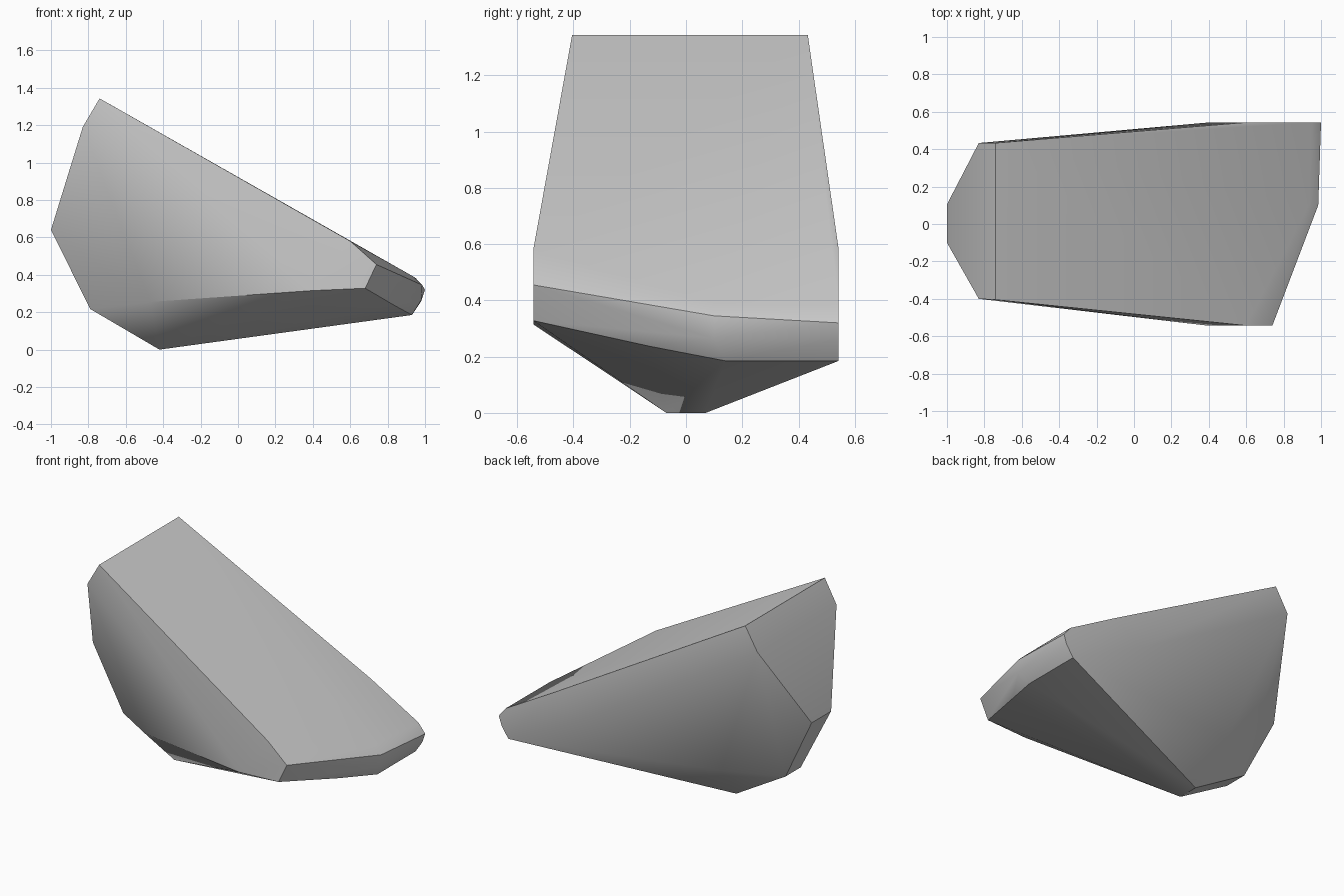
import bpy
import bmesh
from math import radians

cube = bpy.data.objects.get("Cube")
if cube:
    bpy.data.objects.remove(cube, do_unlink=True)


def flat_material(name, colour):
    mat = bpy.data.materials.new(name)
    mat.use_nodes = True
    mat.diffuse_color = colour
    mat.node_tree.nodes["Principled BSDF"].inputs["Base Color"].default_value = colour
    return mat


SIDE = 0.543  # half width

# Corner pairs as x, front y, back y, z
pairs = [
    (-0.74, -0.405, 0.433, 1.343),  # high end of the slanted top
    (-0.83, -0.40, 0.433, 1.19),    # bevel below the high end
    (-1.0, -0.10, 0.105, 0.64),     # tip of the end
    (-0.79, -0.08, 0.08, 0.217),    # undercut
    (-0.42, -0.07, 0.07, 0.0),      # keel
    (-0.47, -0.31, 0.30, 0.255),    # lower bulge of the flanks
    (0.60, -SIDE, SIDE, 0.58),      # top edge of the flanks
]
corners = [(x, y, z) for x, front, back, z in pairs for y in (front, back)]

# Widest point of each flank, lower at the front
corners += [(0.39, -SIDE, 0.315), (0.40, SIDE, 0.45)]

# Low end, cut off at a slant
corners += [
    (0.935, 0.10, 0.392), (0.95, SIDE, 0.382),
    (0.74, -SIDE, 0.455), (0.985, 0.10, 0.345), (1.0, SIDE, 0.32),
    (0.98, 0.10, 0.265), (0.98, SIDE, 0.26),
    (0.68, -SIDE, 0.328), (0.835, -0.13, 0.237),
    (0.93, 0.14, 0.185), (0.93, SIDE, 0.185),
]

# Wrap the corners in a convex boulder
bm = bmesh.new()
for co in corners:
    bm.verts.new(co)
hull = bmesh.ops.convex_hull(bm, input=bm.verts[:])
spare = {g for g in hull["geom_interior"] + hull["geom_unused"]
         if isinstance(g, bmesh.types.BMVert)}
bmesh.ops.delete(bm, geom=list(spare), context='VERTS')
bmesh.ops.dissolve_limit(bm, angle_limit=radians(1.5), verts=bm.verts[:], edges=bm.edges[:])
bmesh.ops.recalc_face_normals(bm, faces=bm.faces[:])
mesh = bpy.data.meshes.new("boulder")
bm.to_mesh(mesh)
bm.free()

boulder = bpy.data.objects.new("boulder", mesh)
bpy.context.collection.objects.link(boulder)
mesh.materials.append(flat_material("stone grey", (0.6, 0.6, 0.6, 1.0)))

# Soft facets with sharp main ridges
bpy.ops.object.select_all(action='DESELECT')
boulder.select_set(True)
bpy.context.view_layer.objects.active = boulder
bpy.ops.object.shade_smooth_by_angle(angle=radians(30))
